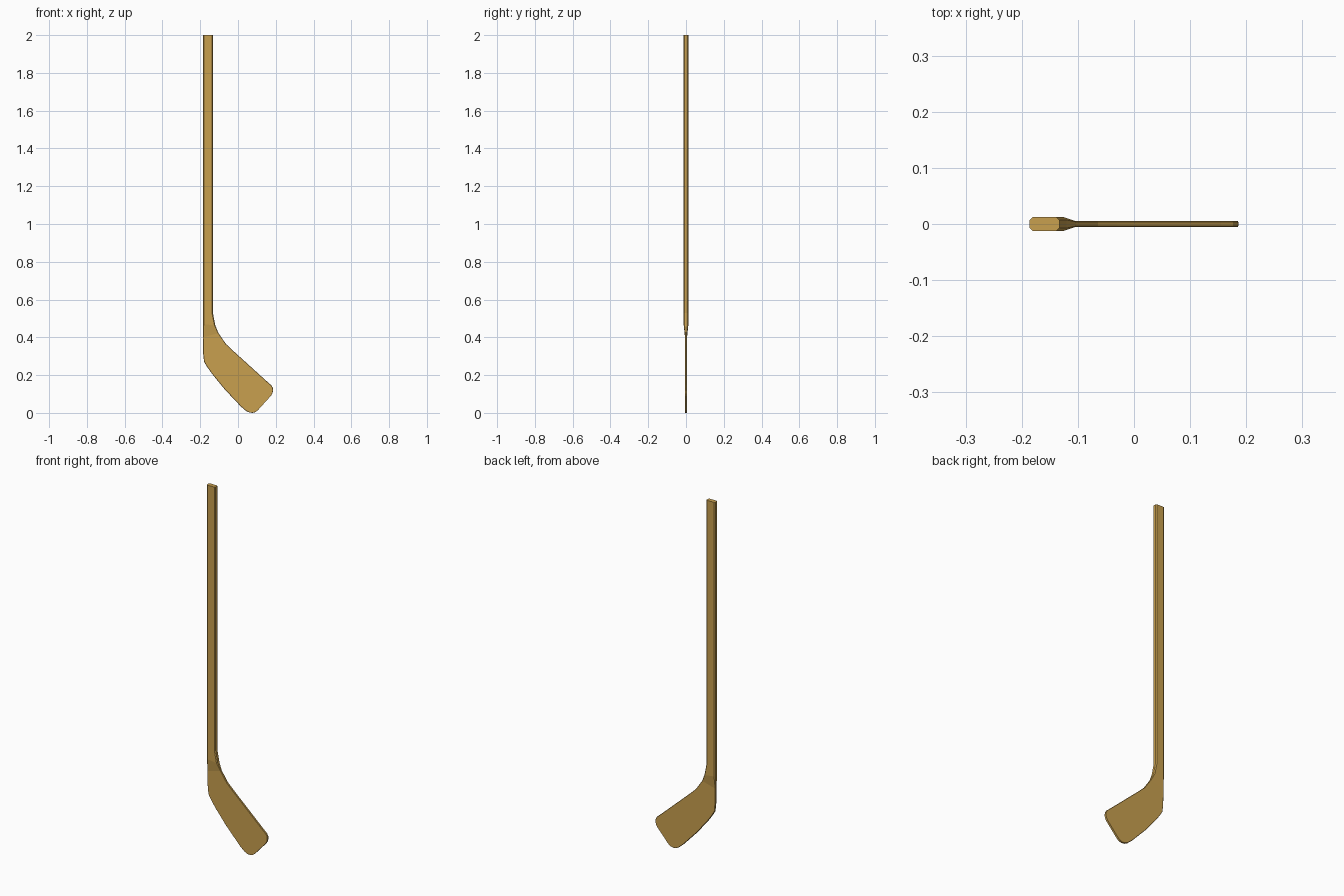
import bpy, bmesh
from mathutils import Vector

wood = bpy.data.materials.new("golden_wood")
wood.diffuse_color = (0.58, 0.35, 0.078, 1)

# Cross-sections from grip to toe: heel-side x, z, inner-side x, z, half thickness, chamfer
SECTIONS = [
    (-0.186, 2.000, -0.133, 2.000, 0.0122, 0.005),
    (-0.186, 0.530, -0.133, 0.530, 0.0122, 0.005),
    (-0.186, 0.470, -0.120, 0.463, 0.0122, 0.005),
    (-0.186, 0.400, -0.103, 0.422, 0.0055, 0.002),
    (-0.185, 0.320, -0.064, 0.365, 0.0055, 0.002),
    (-0.180, 0.272, -0.030, 0.333, 0.0055, 0.002),
    (-0.168, 0.250, -0.005, 0.310, 0.0055, 0.002),
    (-0.137, 0.206, 0.025, 0.283, 0.0055, 0.002),
    (-0.070, 0.124, 0.080, 0.233, 0.0055, 0.002),
    (0.015, 0.034, 0.155, 0.165, 0.0055, 0.002),
    (0.043, 0.010, 0.176, 0.147, 0.0055, 0.002),
    (0.060, 0.002, 0.184, 0.134, 0.0055, 0.002),
    (0.077, 0.000, 0.186, 0.120, 0.0055, 0.002),
    (0.092, 0.004, 0.182, 0.103, 0.0055, 0.002),
    (0.106, 0.015, 0.174, 0.090, 0.0055, 0.002),
]


def ring(bm, x0, z0, x1, z1, t, c):
    """Rectangle with chamfered corners spanning two outline points."""
    a, b = Vector((x0, 0, z0)), Vector((x1, 0, z1))
    d = (b - a).normalized() * c
    y, k = Vector((0, t, 0)), Vector((0, t - c, 0))
    pts = [a - k, a + d - y, b - d - y, b - k, b + k, b - d + y, a + d + y, a + k]
    return [bm.verts.new(p) for p in pts]


# Shaft flowing into the thin blade, as one loft
bm = bmesh.new()
rings = [ring(bm, *s) for s in SECTIONS]
for r, s in zip(rings, rings[1:]):
    for i in range(8):
        j = (i + 1) % 8
        bm.faces.new((r[i], r[j], s[j], s[i]))
bm.faces.new(rings[0])
bm.faces.new(rings[-1][::-1])
bmesh.ops.recalc_face_normals(bm, faces=bm.faces[:])

mesh = bpy.data.meshes.new("hockey_stick")
bm.to_mesh(mesh)
bm.free()
mesh.materials.append(wood)
stick = bpy.data.objects.new("hockey_stick", mesh)
bpy.context.collection.objects.link(stick)
